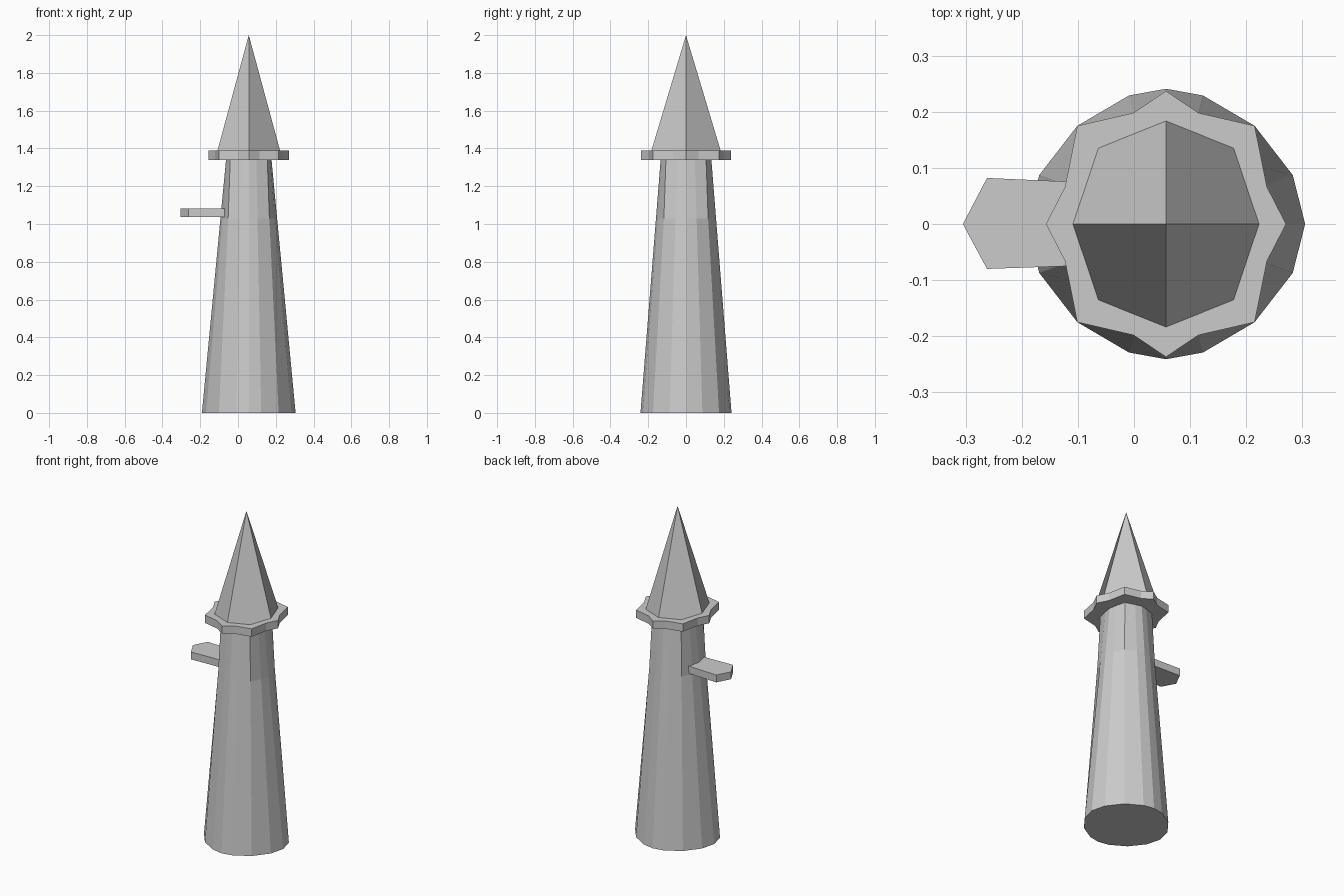
import bpy, bmesh

if "Cube" in bpy.data.objects:
    bpy.data.objects.remove(bpy.data.objects["Cube"])

CX = 0.057  # tower axis


def ring(quarter):
    """Mirror a quarter outline (from +x axis to +y axis) into a closed ring."""
    half = quarter + [(-x, y) for x, y in reversed(quarter[:-1])]
    return half + [(x, -y) for x, y in reversed(half[1:-1])]


def finish(name, bm):
    bmesh.ops.recalc_face_normals(bm, faces=bm.faces)
    mesh = bpy.data.meshes.new(name)
    bm.to_mesh(mesh)
    bm.free()
    ob = bpy.data.objects.new(name, mesh)
    bpy.context.collection.objects.link(ob)
    return ob


def loft(name, sections, cx=CX):
    """Skin a stack of (z, outline) sections and cap both ends."""
    bm = bmesh.new()
    rings = [[bm.verts.new((x + cx, y, z)) for x, y in pts] for z, pts in sections]
    for a, b in zip(rings, rings[1:]):
        for i in range(len(a)):
            j = (i + 1) % len(a)
            bm.faces.new((a[i], a[j], b[j], b[i]))
    bm.faces.new(rings[0][::-1])
    bm.faces.new(rings[-1])
    return finish(name, bm)


# Tapered sixteen-sided shaft, squarer towards the top
base = ring([(0.248, 0), (0.226, 0.087), (0.158, 0.175), (0.066, 0.229), (0, 0.241)])
middle = ring([(0.15, 0), (0.138, 0.056), (0.109, 0.117), (0.046, 0.149), (0, 0.159)])
top = ring([(0.12, 0), (0.113, 0.046), (0.098, 0.106), (0.04, 0.125), (0, 0.134)])
loft("tower_shaft", [(0, base), (1.03, middle), (1.345, top)])

# Scalloped collar under the roof
collar = ring([(0.214, 0), (0.18, 0.066), (0.158, 0.175), (0.058, 0.198), (0, 0.237)])
loft("roof_collar", [(1.34, collar), (1.388, collar)])

# Spire: four folded panels on an eight-sided foot
foot = ring([(0.168, 0), (0.122, 0.137), (0, 0.186)])
bm = bmesh.new()
apex = bm.verts.new((CX, 0, 2.0))
vs = [bm.verts.new((x + CX, y, 1.38)) for x, y in foot]
for i in range(0, 8, 2):
    bm.faces.new((apex, vs[i], vs[i + 1], vs[(i + 2) % 8]))
bm.faces.new(vs[::-1])
finish("spire_roof", bm)

# Pointed balcony slab on the left side
slab = [(-0.06, 0.073), (-0.262, 0.082), (-0.305, 0), (-0.262, -0.08), (-0.06, -0.073)]
loft("balcony", [(1.038, slab), (1.083, slab)], cx=0)
